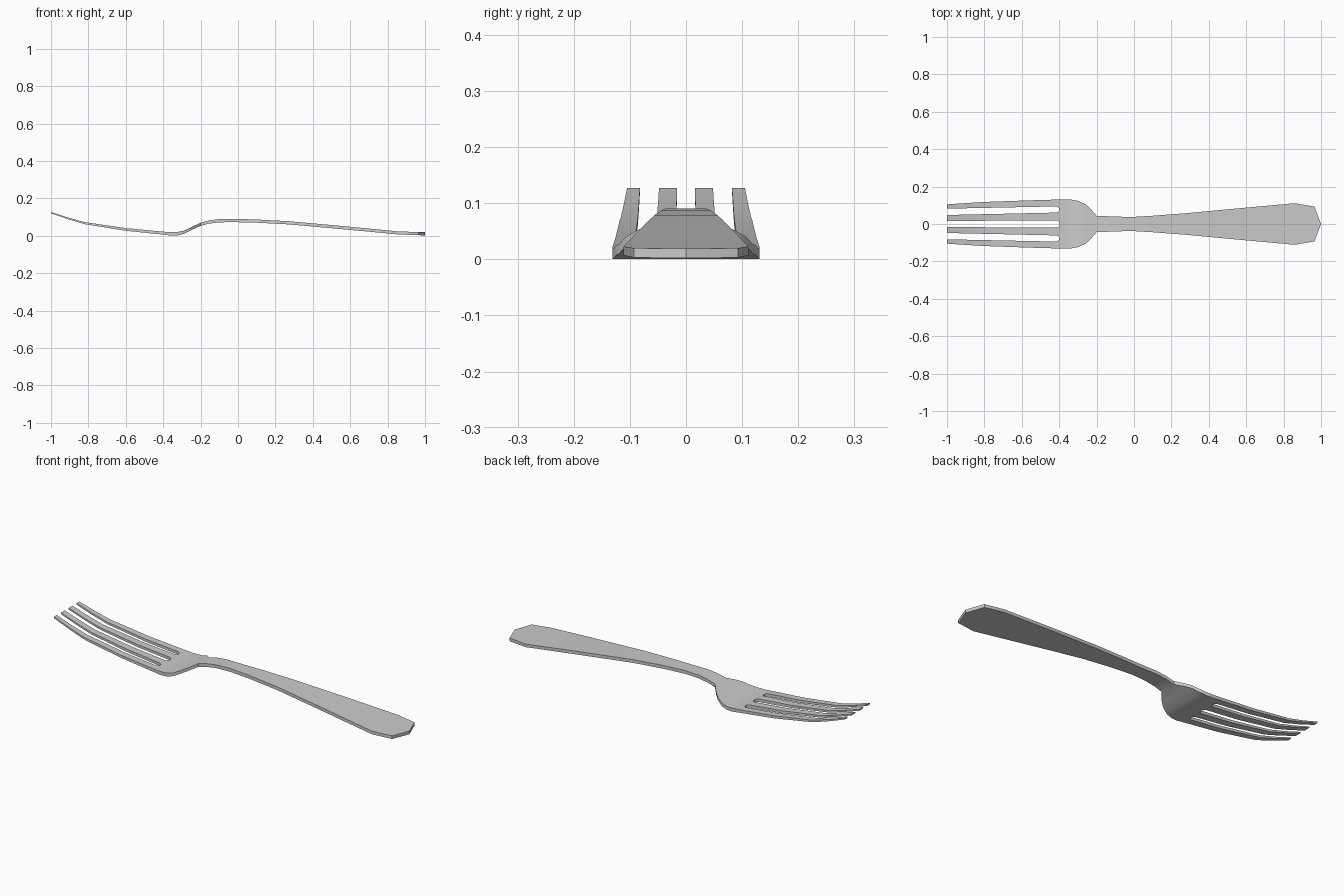
import bpy, bmesh, math

if "Cube" in bpy.data.objects:
    bpy.data.objects.remove(bpy.data.objects["Cube"])

# side profile: x, underside z, top z
PROFILE = [(-1, .12, .127), (-.91, .089, .098), (-.82, .062, .073), (-.6, .027, .041),
           (-.4, .006, .022), (-.36, .001, .019), (-.325, .002, .02), (-.29, .01, .027),
           (-.25, .03, .046), (-.2, .053, .07), (-.155, .065, .082), (-.1, .072, .089),
           (-.02, .073, .0905), (.1, .07, .087), (.27, .061, .078), (.55, .036, .053),
           (.86, .007, .023), (1, .002, .019)]

# outer edge of the far half, tine tip to handle end
EDGE = [(-1, .105), (-.8, .118), (-.6, .125), (-.4, .131), (-.34, .131), (-.3, .124),
        (-.26, .106), (-.235, .084), (-.2, .044), (-.155, .042), (-.1, .04), (-.02, .037),
        (.1, .044), (.27, .057), (.55, .083), (.86, .111), (.965, .093)]


def heights(x):
    for (x0, b0, t0), (x1, b1, t1) in zip(PROFILE, PROFILE[1:]):
        if x <= x1 + 1e-6:
            f = (x - x0) / (x1 - x0)
            return b0 + f * (b1 - b0), t0 + f * (t1 - t0)
    return PROFILE[-1][1:]


def slot(lo_tip, hi_tip, lo_root, hi_root):
    """Gap between two tines with a rounded root, listed from high y to low y."""
    mid, r = (lo_root + hi_root) / 2, (hi_root - lo_root) / 2
    arc = [(-.417 + r * math.cos(a), mid + r * math.sin(a))
           for a in (math.radians(90 - 30 * i) for i in range(7))]
    return [(-1, hi_tip)] + arc + [(-1, lo_tip)]


# outline of the whole fork seen from above
outline = EDGE + [(1, 0)] + [(x, -y) for x, y in reversed(EDGE)]
outline += reversed(slot(.048, .082, .061, .094)[::1] + slot(-.016, .016, -.02, .02)
                    + slot(-.082, -.048, -.094, -.061))

bm = bmesh.new()
bm.faces.new([bm.verts.new((x, y, 0)) for x, y in outline])
bmesh.ops.triangulate(bm, faces=bm.faces[:])

# cut across at each profile station so the blank can bend
for x, _, _ in PROFILE[1:-1]:
    bmesh.ops.bisect_plane(bm, geom=bm.verts[:] + bm.edges[:] + bm.faces[:], dist=1e-5,
                           plane_co=(x, 0, 0), plane_no=(1, 0, 0))

# thicken, then bend both skins to the side profile
under = bm.verts[:]
ext = bmesh.ops.extrude_face_region(bm, geom=bm.faces[:], use_keep_orig=True)
upper = [g for g in ext["geom"] if isinstance(g, bmesh.types.BMVert)]
for v in under:
    v.co.z = heights(v.co.x)[0]
for v in upper:
    v.co.z = heights(v.co.x)[1]
bmesh.ops.recalc_face_normals(bm, faces=bm.faces[:])

mesh = bpy.data.meshes.new("fork")
bm.to_mesh(mesh)
bm.free()
fork = bpy.data.objects.new("fork", mesh)
bpy.context.collection.objects.link(fork)
bpy.context.view_layer.objects.active = fork
fork.select_set(True)
bpy.ops.object.shade_smooth_by_angle(angle=math.radians(30))
